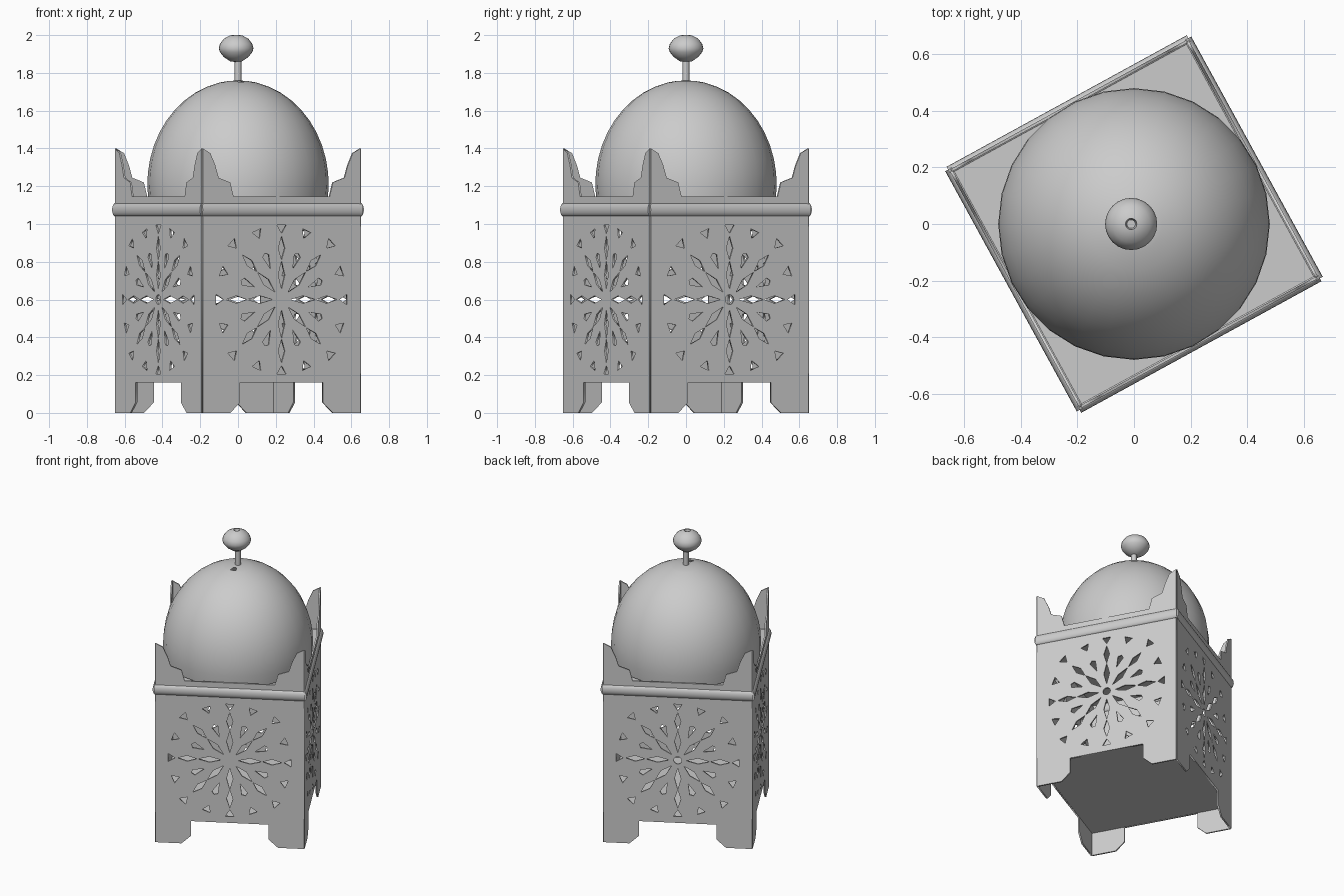
import bpy, bmesh
from math import sin, cos, pi, radians
from mathutils import Matrix

cube = bpy.data.objects.get("Cube")
if cube:
    bpy.data.objects.remove(cube)

HALF = 0.476             # half the width of the square body
TURN = radians(28.7)     # the body stands turned on its base

metal = bpy.data.materials.new("grey_metal")
metal.use_nodes = True
metal.diffuse_color = (0.6, 0.6, 0.6, 1)
metal.node_tree.nodes["Principled BSDF"].inputs["Base Color"].default_value = (0.6, 0.6, 0.6, 1)


def add_object(name, mesh, matrix=Matrix(), smooth=False):
    mesh.transform(matrix)
    mesh.materials.clear()
    mesh.materials.append(metal)
    ob = bpy.data.objects.new(name, mesh)
    bpy.context.collection.objects.link(ob)
    if smooth:
        bpy.ops.object.select_all(action='DESELECT')
        ob.select_set(True)
        bpy.context.view_layer.objects.active = ob
        bpy.ops.object.shade_smooth_by_angle(angle=radians(40))
    return ob


def from_bmesh(name, bm, matrix=Matrix(), smooth=False):
    mesh = bpy.data.meshes.new(name)
    bmesh.ops.recalc_face_normals(bm, faces=bm.faces)
    bm.to_mesh(mesh)
    bm.free()
    return add_object(name, mesh, matrix, smooth)


def lathe(name, profile, segments, centre_x=0, gap=None):
    """Turn a (radius, height) profile; gap(face centre) marks faces to leave open."""
    bm = bmesh.new()
    rings = [[bm.verts.new((r * sin(2 * pi * i / segments), -r * cos(2 * pi * i / segments), z))
              for i in range(segments)] for r, z in profile]
    for low, high in zip(rings, rings[1:]):
        for i in range(segments):
            j = (i + 1) % segments
            bm.faces.new((low[i], low[j], high[j], high[i]))
    bmesh.ops.remove_doubles(bm, verts=bm.verts, dist=1e-5)
    if gap:
        bmesh.ops.delete(bm, geom=[f for f in bm.faces if gap(f.calc_center_median())],
                         context='FACES')
    return from_bmesh(name, bm, Matrix.Translation((centre_x, 0, 0)), True)


def plate(name, z):
    bm = bmesh.new()
    bmesh.ops.create_cube(bm, size=1)
    return from_bmesh(name, bm, Matrix.Rotation(TURN, 4, 'Z') @ Matrix.Translation((0, 0, z))
                      @ Matrix.Diagonal((2 * HALF, 2 * HALF, 0.012, 1)))


def radial(points, angle):
    """Place (distance, sideways) points along a ray from the rosette centre."""
    return [(r * cos(angle) - s * sin(angle), 0.6 + r * sin(angle) + s * cos(angle))
            for r, s in points]


def diamond(start, end, width):
    mid = (start + end) / 2
    return [(start, 0), (mid, -width), (end, 0), (mid, width)]


def rosette(centre_hole):
    holes = []
    for i in range(16):
        a = i * pi / 8
        far = 0.43 if i % 4 == 2 else 0.395
        holes.append(radial([(far - 0.045, 0), (far, -0.028), (far, 0.028)], a))
        if i % 2 == 0:
            holes.append(radial(diamond(0.055, 0.205, 0.02), a))
            holes.append(radial(diamond(0.21, 0.335, 0.02), a))
        else:
            holes.append(radial([(0.175, 0), (0.25, -0.02), (0.265, 0), (0.25, 0.02)], a))
    if centre_hole:
        holes.append([(0.026 * cos(k * pi / 6), 0.6 + 0.026 * sin(k * pi / 6)) for k in range(12)])
    return holes


def panel(name, matrix, centre_hole):
    # feet below, stepped horns above
    side = [(0.25, 0.16), (0.25, 0.055), (0.31, 0), (HALF, 0), (HALF, 1.4), (0.43, 1.375),
            (0.40, 1.31), (0.38, 1.245), (0.31, 1.22), (0.29, 1.145)]
    outline = side + [(-x, z) for x, z in reversed(side)]
    curve = bpy.data.curves.new(name, 'CURVE')
    curve.dimensions = '2D'
    curve.fill_mode = 'BOTH'
    curve.extrude = 0.005
    for loop in [outline] + rosette(centre_hole):
        spline = curve.splines.new('POLY')
        spline.points.add(len(loop) - 1)
        for point, (x, z) in zip(spline.points, loop):
            point.co = (x, z, 0, 1)
        spline.use_cyclic_u = True
    temp = bpy.data.objects.new(name + "_outline", curve)
    bpy.context.collection.objects.link(temp)
    deps = bpy.context.evaluated_depsgraph_get()
    mesh = bpy.data.meshes.new_from_object(temp.evaluated_get(deps))
    bpy.data.objects.remove(temp)
    bpy.data.curves.remove(curve)
    add_object(name, mesh, matrix @ Matrix.Rotation(pi / 2, 4, 'X'))


# four pierced walls, each with a rod along its upper edge
for k, where in enumerate(("front", "left", "back", "right")):
    place = Matrix.Rotation(TURN + k * pi / 2, 4, 'Z') @ Matrix.Translation((0, -HALF, 0))
    panel(where + "_wall", place, where != "front")
    bm = bmesh.new()
    bmesh.ops.create_cone(bm, cap_ends=True, segments=16, radius1=0.035, radius2=0.035,
                          depth=2 * HALF + 0.015)
    from_bmesh(where + "_rod", bm, place @ Matrix.Translation((0, 0, 1.075))
               @ Matrix.Diagonal((1, 0.55, 1, 1)) @ Matrix.Rotation(pi / 2, 4, 'Y'), True)

# floor and roof
plate("floor_plate", 0.168)
plate("roof_plate", 1.1)

# dome with a small vent near the top
arc = [(0.48 * cos(radians(a)), 1.21 + 0.55 * sin(radians(a))) for a in range(-10, 80, 8)]
arc += [(0.48 * cos(radians(a)), 1.21 + 0.55 * sin(radians(a))) for a in (80, 84, 90)]
lathe("dome", arc, 28, gap=lambda c: 0.055 < -c.y < 0.075 and 0 < c.x < 0.03)

# finial
lathe("finial_stem", [(0.018, 1.74), (0.018, 1.87)], 12)
lathe("finial_knob", [(0, 1.858), (0.03, 1.86), (0.066, 1.885), (0.086, 1.91), (0.092, 1.93),
                      (0.086, 1.953), (0.066, 1.98), (0.035, 1.997), (0.02, 2.0),
                      (0.015, 1.975), (0, 1.975)], 24, -0.01)
